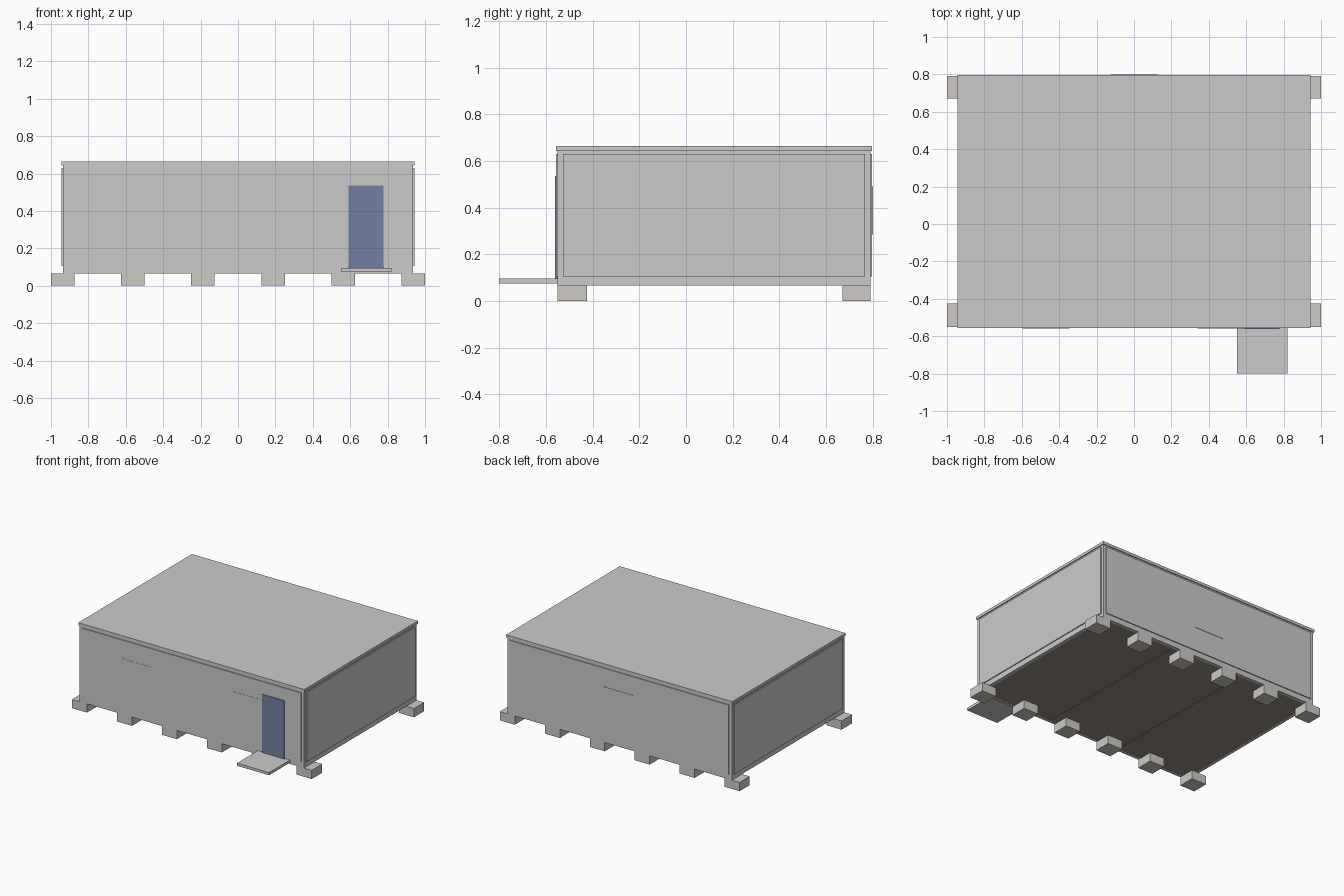
import bpy

if "Cube" in bpy.data.objects:
    bpy.data.objects.remove(bpy.data.objects["Cube"])


def material(name, color):
    m = bpy.data.materials.new(name)
    m.diffuse_color = color
    m.use_nodes = True
    m.node_tree.nodes["Principled BSDF"].inputs["Base Color"].default_value = m.diffuse_color
    return m


CONCRETE = material("concrete", (0.62, 0.60, 0.56, 1))
FLOOR = material("floor_brown", (0.30, 0.26, 0.21, 1))
BLUE = material("door_blue", (0.17, 0.22, 0.36, 1))


def box(name, x, y, z, mat=None):
    """Box spanning the given (min, max) range on each axis."""
    bpy.ops.mesh.primitive_cube_add(size=1, location=[(a + b) / 2 for a, b in (x, y, z)])
    o = bpy.context.object
    o.name = name
    o.scale = [b - a for a, b in (x, y, z)]
    bpy.ops.object.transform_apply(location=False, rotation=False, scale=True)
    if mat:
        o.data.materials.append(mat)
    return o


X, Y0, Y1 = 0.936, -0.55, 0.79     # outer faces of the steel frame
Z0, Z1 = 0.066, 0.642              # underside of the frame, underside of roof
T, LIP = 0.025, 0.007              # frame thickness, panel projection

# Foundation blocks in two rows
for i in range(6):
    cx = -0.9375 + i * 0.375
    for row, y in (("front", (-0.55, -0.425)), ("back", (0.67, 0.79))):
        box(f"{row}_foundation_block_{i + 1}", (cx - 0.0625, cx + 0.0625), y, (0, Z0), CONCRETE)

# Corner posts
for sx, side in ((-1, "left"), (1, "right")):
    x = sorted((sx * X, sx * (X - T)))
    for end, y in (("front", (Y0, Y0 + T)), ("back", (Y1 - T, Y1))):
        box(f"{side}_{end}_post", x, y, (Z0, Z1))
    # Side rails and side wall panel
    for level, z in (("lower", (Z0, 0.107)), ("upper", (0.628, Z1))):
        box(f"{side}_{level}_rail", x, (Y0 + T, Y1 - T), z)
    box(f"{side}_wall_panel", sorted((sx * (X - 0.015), sx * (X + LIP))),
        (Y0 + T - 0.002, Y1 - T + 0.002), (0.106, 0.629))

# Front and back rails with wall panels
for end, y, py in (("front", (Y0, Y0 + T), (Y0 - LIP, Y0 + 0.015)),
                   ("back", (Y1 - T, Y1), (Y1 - 0.015, Y1 + LIP))):
    for level, z in (("lower", (Z0, 0.107)), ("upper", (0.628, Z1))):
        box(f"{end}_{level}_rail", (-X + T, X - T), y, z)
    box(f"{end}_wall_panel", (-0.914, 0.914), py, (0.106, 0.629))

# Floor in three modules
for i in range(3):
    w = 2 * (X - T) / 3
    a = -X + T + i * w
    box(f"floor_module_{i + 1}", (a + 0.001, a + w - 0.001), (Y0 + T, Y1 - T), (Z0 + 0.001, 0.09), FLOOR)

# Roof slab with a slight overhang
box("roof", (-X - LIP, X + LIP), (Y0 - LIP, Y1 + LIP), (Z1, 0.663))

# Windows, almost flush with the walls
for name, cx, y in (("front_left_window", -0.47, (-0.5585, -0.55)),
                    ("front_right_window", 0.465, (-0.5585, -0.55)),
                    ("back_window", 0.0, (0.79, 0.80))):
    box(name, (cx - 0.125, cx + 0.125), y, (0.285, 0.49))

# Door and entrance step
box("door", (0.592, 0.778), (-0.561, -0.55), (0.095, 0.535), BLUE)
box("entrance_step", (0.552, 0.82), (-0.80, -0.55), (0.076, 0.096))
